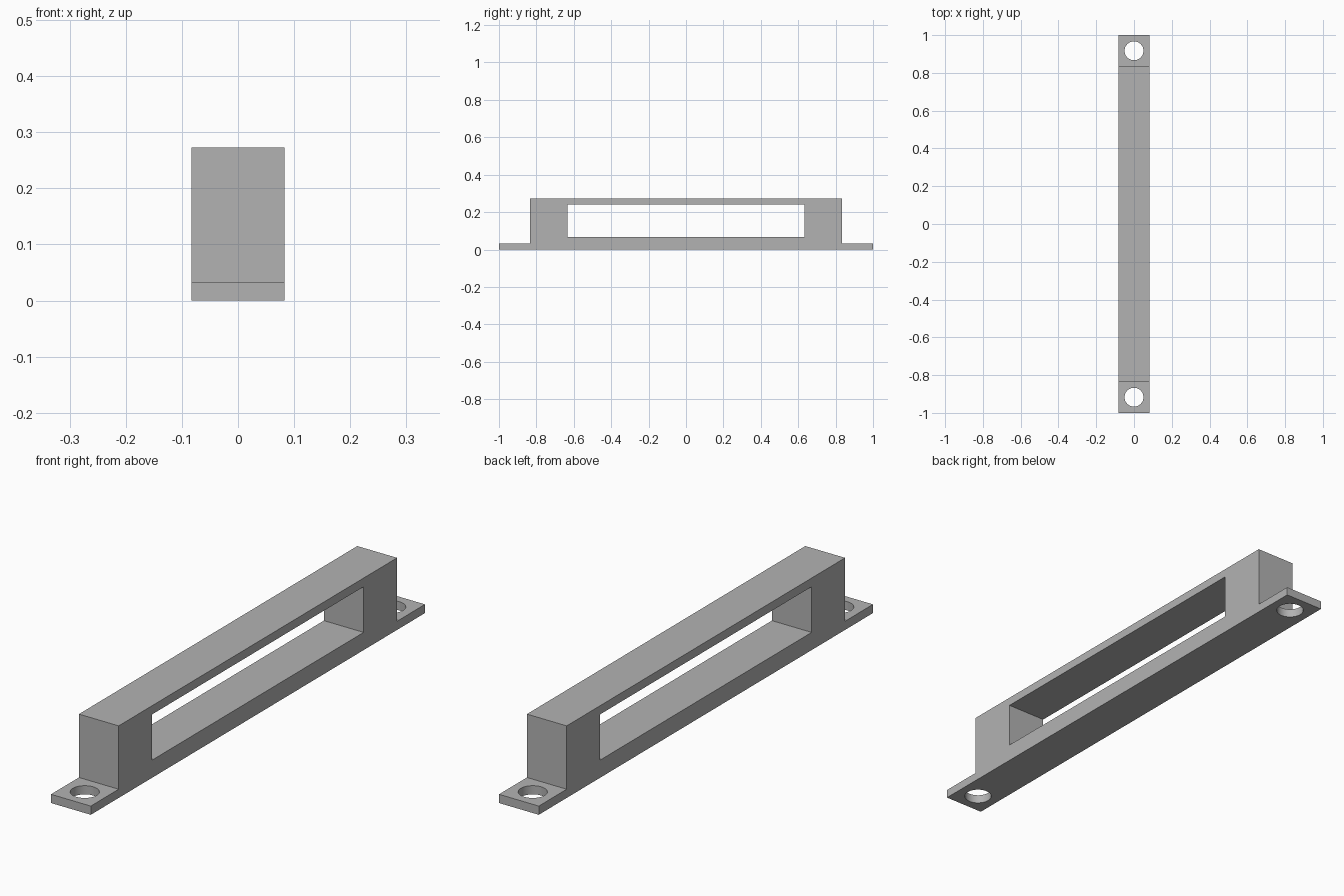
import bpy
import bmesh

cube = bpy.data.objects.get("Cube")
if cube:
    bpy.data.objects.remove(cube, do_unlink=True)

HALF_W = 0.0833               # half width across x
TAB_TOP, TOP = 0.033, 0.273   # heights of tabs and body
BODY_Y, WINDOW_Y = 0.833, 0.633
HOLE_Y, HOLE_R = 0.917, 0.05

grey = bpy.data.materials.new("light_grey")
grey.use_nodes = True
colour = (0.45, 0.45, 0.45, 1)
grey.diffuse_color = colour
grey.node_tree.nodes["Principled BSDF"].inputs["Base Color"].default_value = colour


def prism(name, profile, half_width):
    """Extrude a (y, z) outline across x."""
    bm = bmesh.new()
    face = bm.faces.new([bm.verts.new((-half_width, y, z)) for y, z in profile])
    side = bmesh.ops.extrude_face_region(bm, geom=[face])["geom"]
    moved = [v for v in side if isinstance(v, bmesh.types.BMVert)]
    bmesh.ops.translate(bm, verts=moved, vec=(2 * half_width, 0, 0))
    bmesh.ops.recalc_face_normals(bm, faces=bm.faces)
    mesh = bpy.data.meshes.new(name)
    bm.to_mesh(mesh)
    bm.free()
    obj = bpy.data.objects.new(name, mesh)
    bpy.context.collection.objects.link(obj)
    mesh.materials.append(grey)
    return obj


def cut(target, cutter):
    """Subtract the cutter, then discard it."""
    cutter.hide_render = True
    mod = target.modifiers.new("cut", 'BOOLEAN')
    mod.operation = 'DIFFERENCE'
    mod.solver = 'EXACT'
    mod.object = cutter
    bpy.context.view_layer.objects.active = target
    bpy.ops.object.modifier_apply(modifier=mod.name)
    bpy.data.objects.remove(cutter, do_unlink=True)


# Raised body with a thin mounting tab at each end
half = [(1, 0), (1, TAB_TOP), (BODY_Y, TAB_TOP), (BODY_Y, TOP)]
bracket = prism("bracket_body", half + [(-y, z) for y, z in reversed(half)], HALF_W)

# Long window through the sides
low, high = 0.067, 0.24
window = [(-WINDOW_Y, low), (WINDOW_Y, low), (WINDOW_Y, high), (-WINDOW_Y, high)]
cut(bracket, prism("window_cutter", window, 2 * HALF_W))

# Round screw hole in each tab
for y in (-HOLE_Y, HOLE_Y):
    bpy.ops.mesh.primitive_cylinder_add(vertices=48, radius=HOLE_R, depth=0.2,
                                        location=(0, y, 0))
    hole = bpy.context.object
    hole.name = "hole_cutter"
    hole.data.materials.append(grey)
    cut(bracket, hole)

# Smooth hole walls, crisp edges elsewhere
bpy.ops.object.select_all(action='DESELECT')
bracket.select_set(True)
bpy.context.view_layer.objects.active = bracket
bpy.ops.object.shade_smooth_by_angle()
